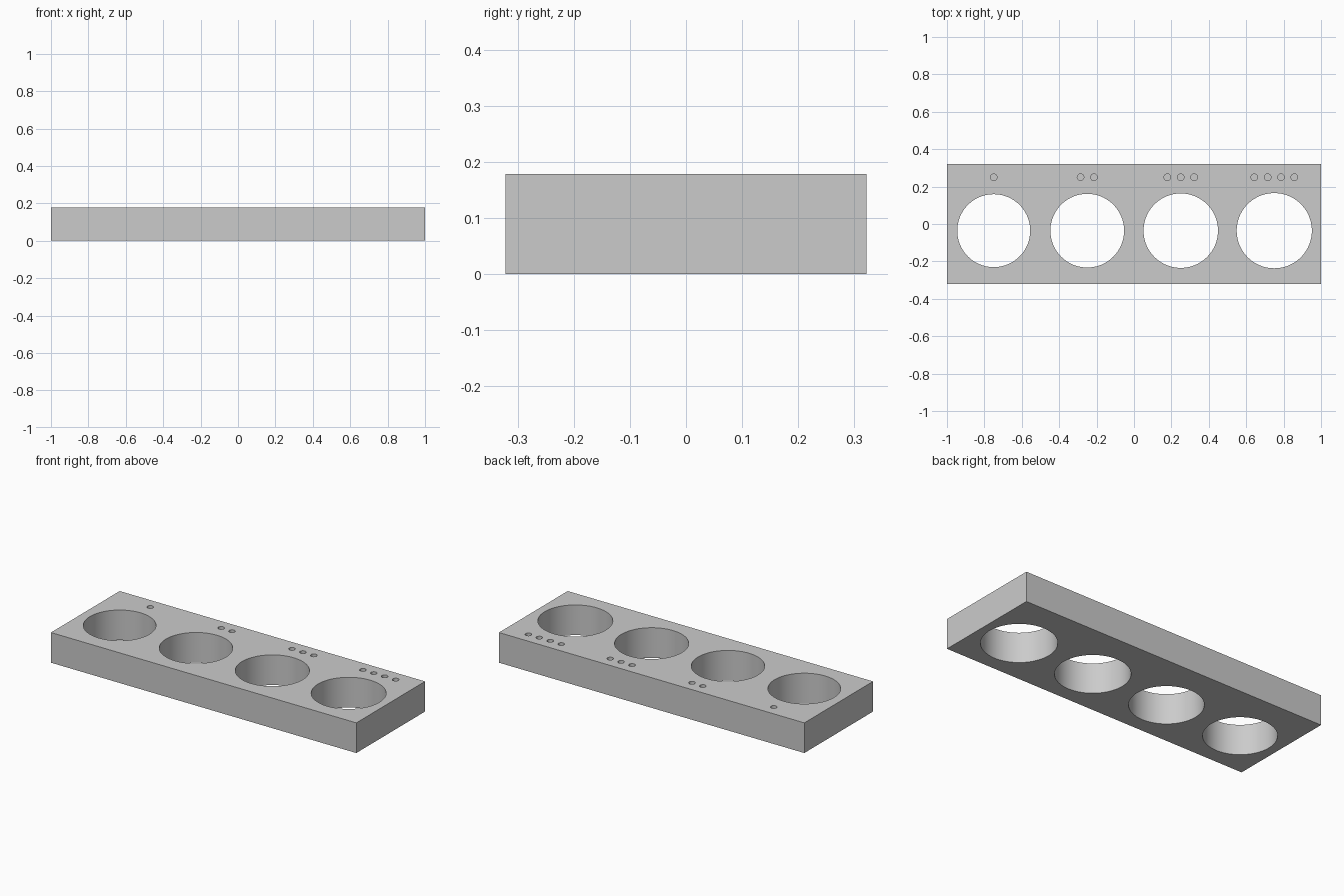
import bpy
import math

cube = bpy.data.objects.get("Cube")
if cube:
    bpy.data.objects.remove(cube, do_unlink=True)

UNIT = 2 / 56                     # one grid step of the design
LENGTH, DEPTH, HEIGHT = 2.0, 18 * UNIT, 5 * UNIT
RADII = [0.195, 0.197, 0.199, 0.201]   # bores grow along the block

grey = bpy.data.materials.new("light grey")
grey.use_nodes = True
colour = (0.6, 0.6, 0.6, 1)
grey.diffuse_color = colour
grey.node_tree.nodes["Principled BSDF"].inputs["Base Color"].default_value = colour

# Rectangular block
bpy.ops.mesh.primitive_cube_add(size=1, location=(0, 0, HEIGHT / 2))
block = bpy.context.object
block.name = "gauge_block"
block.scale = (LENGTH, DEPTH, HEIGHT)
bpy.ops.object.transform_apply(location=True, rotation=False, scale=True)
block.data.materials.append(grey)


def drill(x, y, radius, bottom, sides):
    """Cut a vertical hole from above the block down to the given height."""
    top = HEIGHT + 0.1
    bpy.ops.mesh.primitive_cylinder_add(
        vertices=sides, radius=radius, depth=top - bottom,
        location=(x, y, (top + bottom) / 2))
    cutter = bpy.context.object
    cutter.hide_render = True
    cutter.data.materials.append(grey)
    cut = block.modifiers.new("hole", "BOOLEAN")
    cut.operation = "DIFFERENCE"
    cut.solver = "EXACT"
    cut.object = cutter
    bpy.context.view_layer.objects.active = block
    bpy.ops.object.modifier_apply(modifier=cut.name)
    bpy.data.objects.remove(cutter, do_unlink=True)


for i, radius in enumerate(RADII):
    x = -0.75 + 0.5 * i
    # Through bore
    drill(x, -UNIT, radius, -0.1, 96)
    # Shallow marker dots counting the bore
    for k in range(i + 1):
        drill(x + (k - i / 2) * 2 * UNIT, 7 * UNIT, UNIT / 2, HEIGHT - UNIT, 32)

# Smooth bore walls with crisp rims
bpy.ops.object.select_all(action="DESELECT")
block.select_set(True)
bpy.context.view_layer.objects.active = block
bpy.ops.object.shade_smooth_by_angle(angle=math.radians(30))
